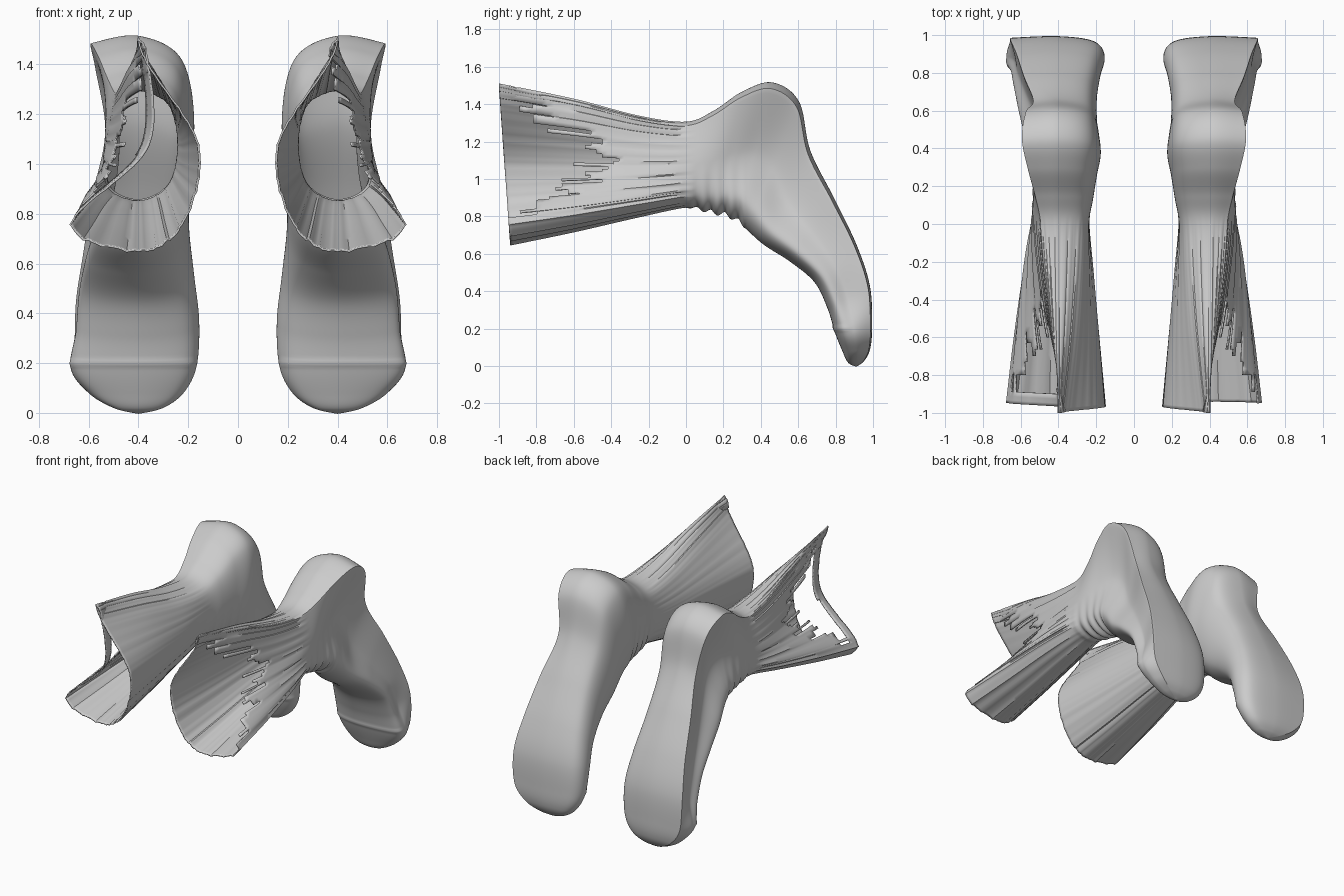
import bpy, bmesh, math, random
from mathutils import Vector

cube = bpy.data.objects.get("Cube")
if cube:
    bpy.data.objects.remove(cube, do_unlink=True)

# One plain knitted fabric
fabric = bpy.data.materials.new("grey fabric")
fabric.use_nodes = True
colour = (0.6, 0.6, 0.6, 1)
fabric.diffuse_color = colour
fabric.node_tree.nodes["Principled BSDF"].inputs["Base Color"].default_value = colour

AXIS = 0.4          # x of the middle of each sock
AROUND, ALONG = 18, 12

# Stations from cuff to toe: back y, z, front y, z, inner x, outer x (back, middle, front)
STATIONS = [
    (-1, 1.5, -.94, .65, .16, .37, .36, .67),
    (-.6, 1.42, -.6, .72, .19, .43, .46, .63),
    (-.25, 1.33, -.25, .8, .22, .47, .51, .58),
    (0, 1.3, 0, .85, .24, .49, .53, .53),
    (.15, 1.36, .12, .83, .22, .52, .53, .52),
    (.3, 1.46, .22, .81, .2, .56, .51, .53),
    (.46, 1.51, .28, .78, .18, .59, .49, .54),
    (.6, 1.41, .33, .73, .19, .57, .48, .55),
    (.66, 1.15, .42, .65, .2, .53, .5, .57),
    (.79, .89, .56, .56, .2, .58, .56, .6),
    (.91, .64, .69, .45, .18, .62, .61, .62),
    (.98, .42, .76, .31, .16, .65, .63, .63),
    (.99, .2, .8, .18, .17, .64, .67, .63),
    (.98, .09, .84, .08, .22, .57, .6, .56),
    (.95, .03, .87, .02, .3, .48, .5, .48),
    (.91, 0, .91, 0, .4, .4, .4, .4),
]


def spline(a, b, c, d, t):
    """Smooth blend from b to c."""
    return b + (c - a) * (t / 2) + (a * 2 - b * 5 + c * 4 - d) * (t * t / 2) \
        + (b * 3 - a - c * 3 + d) * (t ** 3 / 2)


def open_curve(keys, steps):
    """Points along a smooth open curve, without its last key."""
    last = len(keys) - 1
    return [spline(keys[max(i - 1, 0)], keys[i], keys[i + 1], keys[min(i + 2, last)], s / steps)
            for i in range(last) for s in range(steps)]


def section(station):
    """Outline of one station, creased only along the outer back edge."""
    by, bz, fy, fz, inner, out_back, out_mid, out_front = station
    back, front = Vector((AXIS, by, bz)), Vector((AXIS, fy, fz))

    def key(x, u):
        p = front.lerp(back, (u + 1) / 2)
        p.x = x
        return p
    reach = inner - AXIS
    # The cuff narrows to a peak at its back edge
    peak = 0.78 - 0.6 * max(0, -by)
    back_edge = key(out_back, .92)
    return open_curve([back_edge, key(AXIS, 1), key(AXIS + reach * peak, .74), key(inner, 0),
                       key(AXIS + reach * .76, -.72), key(AXIS, -1), key(out_front, -.74),
                       key(out_mid, 0), back_edge], AROUND)


def loft():
    """Rings of points interpolated along the sock."""
    outlines = [section(s) for s in STATIONS]
    last = len(outlines) - 1
    rings = []
    for i in range(last):
        a, b = outlines[max(i - 1, 0)], outlines[i]
        c, d = outlines[i + 1], outlines[min(i + 2, last)]
        for s in range(ALONG):
            rings.append([spline(*p, s / ALONG) for p in zip(a, b, c, d)])
    return rings


def make_sock(name, side, keep_band):
    random.seed(4)
    rings = loft()
    count = len(rings[0])
    wall_start = 6 * AROUND
    ribs, tear = [], []
    for k in range(count):
        on_wall = k >= wall_start
        ribs.append(random.uniform(-.012, .012) * (3 if on_wall else 1))
        # The tear is deepest halfway across the outer wall
        depth = math.sin(math.pi * (k - wall_start) / (count - wall_start))
        tear.append(-1.1 + .55 * depth + random.uniform(-.1, .2) if on_wall else -2)
    bm = bmesh.new()
    grid = []
    for ring in rings:
        centre = sum(ring, Vector()) / count
        row = []
        for k, p in enumerate(ring):
            facing_front = max(0, math.cos(math.tau * (k - 5 * AROUND) / count))
            # Knitted ribs on the leg, fading at the ankle
            swell = ribs[k] * min(1, max(0, .05 - p.y) * 8)
            # Ankle creases on the instep
            if 0 < p.y < .32:
                fade = math.sin(math.pi * p.y / .32) ** .5
                swell += .045 * fade * facing_front * math.sin(math.tau * p.y / .075)
            # Raised toe seam
            if p.y > .7:
                swell += .05 * facing_front * math.exp(-((p.z - .2) / .012) ** 2)
            q = centre + (p - centre) * (1 + swell)
            row.append(bm.verts.new((q.x * side, q.y, q.z)))
        grid.append(row)
    tip = bm.verts.new((AXIS * side, .91, 0))
    for j in range(len(grid) - 1):
        for k in range(count):
            m = (k + 1) % count
            y = grid[j][k].co.y
            # Frayed opening in the outer wall of the cuff
            band = keep_band and y < -.9
            if y < tear[k] and not band:
                continue
            bm.faces.new((grid[j][k], grid[j][m], grid[j + 1][m], grid[j + 1][k]))
    for k in range(count):
        bm.faces.new((grid[-1][k], grid[-1][(k + 1) % count], tip))
    loose = [v for v in bm.verts if not v.link_faces]
    bmesh.ops.delete(bm, geom=loose, context='VERTS')
    bmesh.ops.recalc_face_normals(bm, faces=bm.faces)
    mesh = bpy.data.meshes.new(name)
    bm.to_mesh(mesh)
    bm.free()
    mesh.materials.append(fabric)
    sock = bpy.data.objects.new(name, mesh)
    bpy.context.collection.objects.link(sock)
    # Fabric thickness
    shell = sock.modifiers.new("fabric thickness", 'SOLIDIFY')
    shell.thickness = .008
    shell.offset = 0
    bpy.ops.object.select_all(action='DESELECT')
    sock.select_set(True)
    bpy.context.view_layer.objects.active = sock
    bpy.ops.object.shade_smooth_by_angle(angle=math.radians(40))


make_sock("left_sock", 1, False)
make_sock("right_sock", -1, True)
